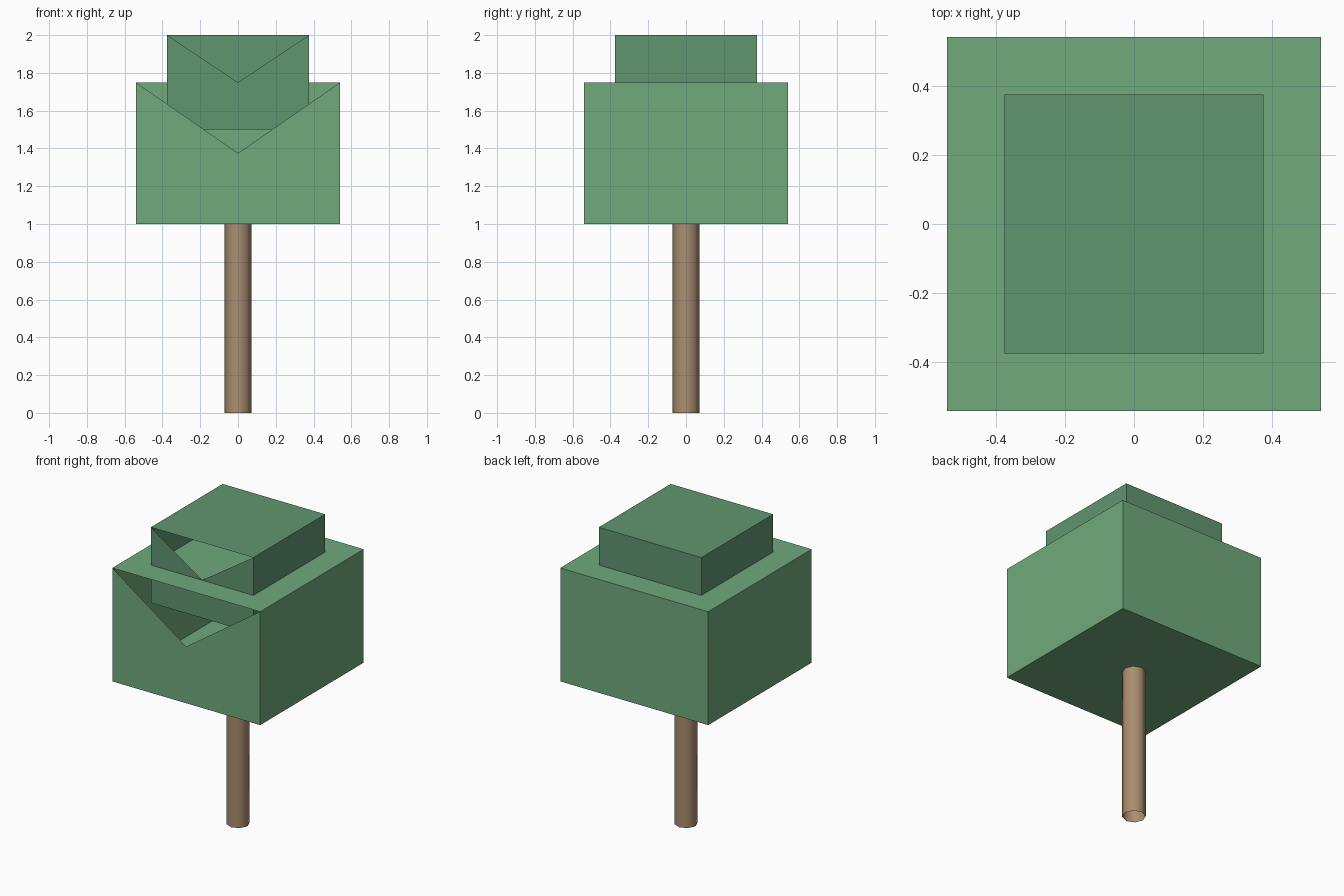
import bpy, bmesh

if "Cube" in bpy.data.objects:
    bpy.data.objects.remove(bpy.data.objects["Cube"])


def paint(obj, name, color):
    mat = bpy.data.materials.new(name)
    mat.diffuse_color = (*color, 1)
    mat.use_nodes = True
    mat.node_tree.nodes["Principled BSDF"].inputs["Base Color"].default_value = mat.diffuse_color
    obj.data.materials.append(mat)


def foliage_box(name, half, z0, z1, color):
    """Box whose front face is split at its centre, upper triangle left open."""
    bm = bmesh.new()
    bmesh.ops.create_cube(bm, size=1)
    for v in bm.verts:
        v.co.x *= 2 * half
        v.co.y *= 2 * half
        v.co.z = z1 if v.co.z > 0 else z0
    bm.normal_update()
    front = [f for f in bm.faces if f.normal.y < -0.9]
    bmesh.ops.poke(bm, faces=front)
    mid = (z0 + z1) / 2
    gap = [f for f in bm.faces if f.calc_center_median().y < -half + 1e-4
           and f.calc_center_median().z > mid + (z1 - z0) * 0.2]
    bmesh.ops.delete(bm, geom=gap, context='FACES_ONLY')
    mesh = bpy.data.meshes.new(name)
    bm.to_mesh(mesh)
    bm.free()
    obj = bpy.data.objects.new(name, mesh)
    bpy.context.collection.objects.link(obj)
    paint(obj, name + "_green", color)


# Trunk: open-ended octagonal tube
bpy.ops.mesh.primitive_cylinder_add(vertices=8, radius=0.071, depth=1,
                                    end_fill_type='NOTHING', location=(0, 0, 0.5))
trunk = bpy.context.object
trunk.name = "trunk"
bpy.ops.object.shade_smooth_by_angle(angle=1.05)
paint(trunk, "bark", (0.40, 0.27, 0.16))

# Foliage: wide lower box and smaller upper box sunk into it
foliage_box("lower_foliage", 0.541, 1.0, 1.75, (0.16, 0.40, 0.20))
foliage_box("upper_foliage", 0.375, 1.5, 2.0, (0.12, 0.30, 0.16))
